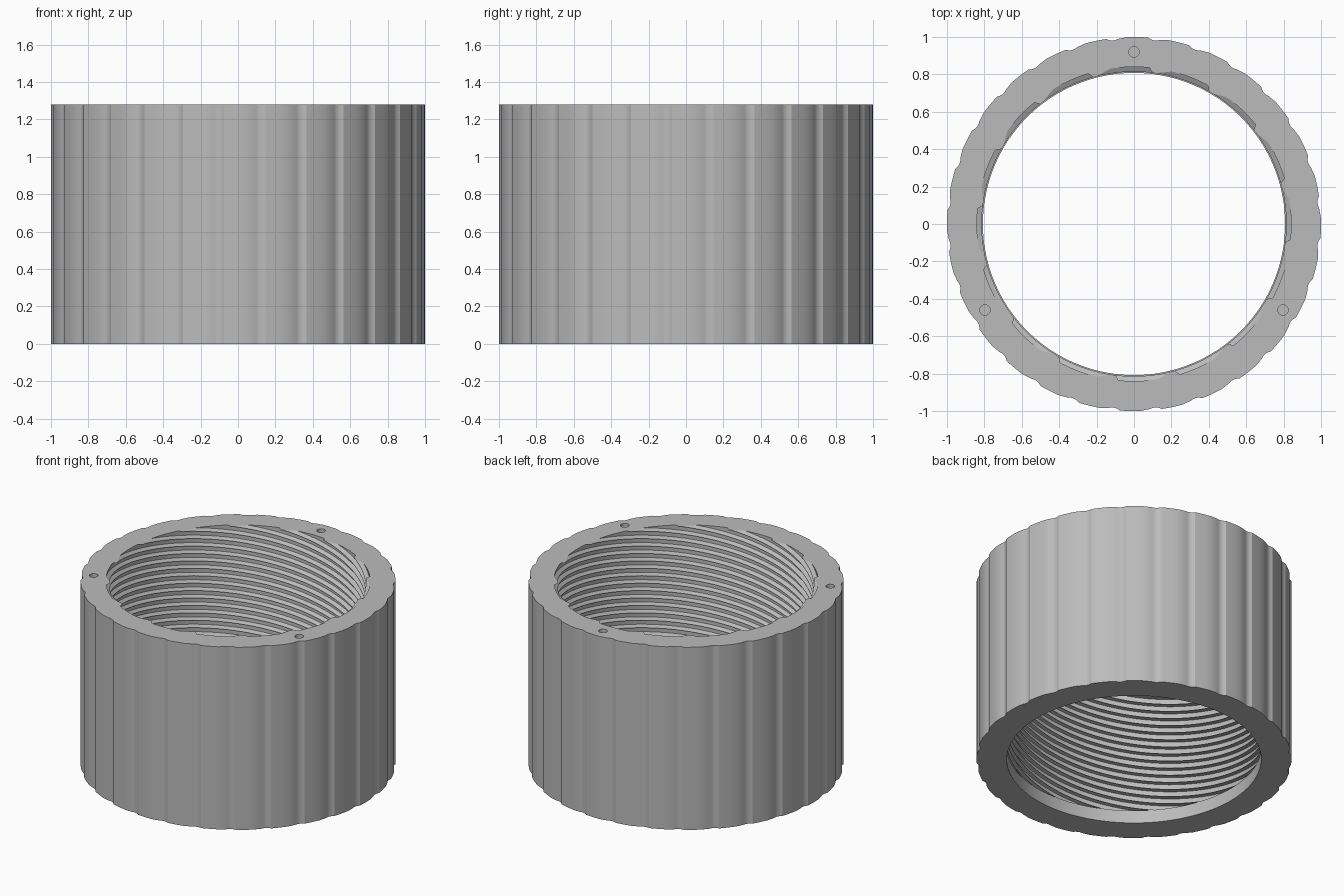
import bpy, bmesh, math
from math import sin, cos, pi, radians
from mathutils import Vector

cube = bpy.data.objects.get("Cube")
if cube:
    bpy.data.objects.remove(cube, do_unlink=True)

HEIGHT = 1.28
SCALLOPS, SCALLOP_DEPTH = 28, 0.013
STARTS, PITCH, COLUMNS = 16, 0.052, 144
LEAD = STARTS * PITCH
LAND_R, ROOT_R = 0.814, 0.84
LIP_R, LIP_TOP = 0.808, 0.09
PIN_R, PIN_RING_R, PIN_DEPTH = 0.028, 0.92, 0.2
PROFILE = [(0.0, LAND_R), (0.25, ROOT_R), (0.88, ROOT_R), (0.94, LAND_R)]

grey = bpy.data.materials.new("plain grey")
grey.use_nodes = True
colour = (0.5, 0.5, 0.5, 1)
grey.diffuse_color = colour
grey.node_tree.nodes["Principled BSDF"].inputs["Base Color"].default_value = colour

bm = bmesh.new()


def polar(r, a, z):
    return (r * cos(a), r * sin(a), z)


def circle(r, z, n, x=0, y=0):
    return [bm.verts.new((x + r * cos(2 * pi * i / n), y + r * sin(2 * pi * i / n), z))
            for i in range(n)]


def loop_edges(loop):
    return [bm.edges.get((a, b)) or bm.edges.new((a, b))
            for a, b in zip(loop, loop[1:] + loop[:1])]


def bridge(low, high):
    n = len(low)
    for i in range(n):
        k = (i + 1) % n
        bm.faces.new((low[i], low[k], high[k], high[i]))


def fill(edges):
    bmesh.ops.triangle_fill(bm, edges=edges, use_beauty=True, normal=Vector((0, 0, 1)))


# Multi-start thread: rows follow the helix and join after one turn
phase = HEIGHT - LEAD * radians(83) / (2 * pi) - 0.94 * PITCH
first = -math.ceil((phase + LEAD) / PITCH) - 1
count = math.ceil((HEIGHT + 2 * LEAD) / PITCH) + STARTS
grid = []
for i in range(COLUMNS):
    a = 2 * pi * i / COLUMNS
    grid.append([bm.verts.new(polar(r, a, phase + (first + k + u) * PITCH + LEAD * i / COLUMNS))
                 for k in range(count) for u, r in PROFILE])
turn = STARTS * len(PROFILE)
for i in range(COLUMNS):
    wrap = i == COLUMNS - 1
    here, there = grid[i], grid[0 if wrap else i + 1]
    shift = turn if wrap else 0
    for j in range(len(here) - 1 - shift):
        bm.faces.new((here[j], here[j + 1], there[j + 1 + shift], there[j + shift]))


# Trim the thread flush with the top face and the bottom lip
def trim(z, direction):
    geom = bm.verts[:] + bm.edges[:] + bm.faces[:]
    cut = bmesh.ops.bisect_plane(bm, geom=geom, dist=1e-6, plane_co=(0, 0, z),
                                 plane_no=(0, 0, direction), clear_outer=True)
    return [e for e in cut["geom_cut"]
            if isinstance(e, bmesh.types.BMEdge) and len(e.link_faces) < 2]


trim(LIP_TOP, -1)
trim(HEIGHT, 1)
rim = [e for e in bm.edges if e.is_boundary]
thread_top = [e for e in rim if all(abs(v.co.z - HEIGHT) < 1e-4 for v in e.verts)]
thread_bottom = [e for e in rim if all(abs(v.co.z - LIP_TOP) < 1e-4 for v in e.verts)]

# Smooth lip below the thread
lip_low, lip_high = circle(LIP_R, 0, COLUMNS), circle(LIP_R, LIP_TOP, COLUMNS)
bridge(lip_low, lip_high)
fill(thread_bottom + loop_edges(lip_high))

# Scalloped grip: a land, then a hollow a third of the spacing wide
outline = []
step = 2 * pi / SCALLOPS
for s in range(SCALLOPS):
    for k in range(4):
        outline.append((1, pi / 2 + step * (s - 1 / 3 + k / 6)))
    for k in range(6):
        t = k / 6
        dip = SCALLOP_DEPTH * (1 - (2 * t - 1) ** 2)
        outline.append((1 - dip, pi / 2 + step * (s + 1 / 3 + t / 3)))
# drop the duplicated corner at each hollow
outline = [p for n, p in enumerate(outline) if n % 10 != 4]
outer_low = [bm.verts.new(polar(r, a, 0)) for r, a in outline]
outer_high = [bm.verts.new(polar(r, a, HEIGHT)) for r, a in outline]
bridge(outer_low, outer_high)
fill(loop_edges(outer_low) + loop_edges(lip_low))

# Three blind pin holes in the top face
top_edges = thread_top + loop_edges(outer_high)
for deg in (90, 210, 330):
    x, y, _ = polar(PIN_RING_R, radians(deg), 0)
    mouth = circle(PIN_R, HEIGHT, 24, x, y)
    floor = circle(PIN_R, HEIGHT - PIN_DEPTH, 24, x, y)
    bridge(floor, mouth)
    bm.faces.new(floor)
    top_edges += loop_edges(mouth)
fill(top_edges)

bmesh.ops.recalc_face_normals(bm, faces=bm.faces[:])
mesh = bpy.data.meshes.new("threaded_ring")
bm.to_mesh(mesh)
bm.free()
mesh.materials.append(grey)
ring = bpy.data.objects.new("threaded_ring", mesh)
bpy.context.collection.objects.link(ring)
bpy.ops.object.select_all(action='DESELECT')
ring.select_set(True)
bpy.context.view_layer.objects.active = ring
bpy.ops.object.shade_smooth_by_angle(angle=radians(25))
